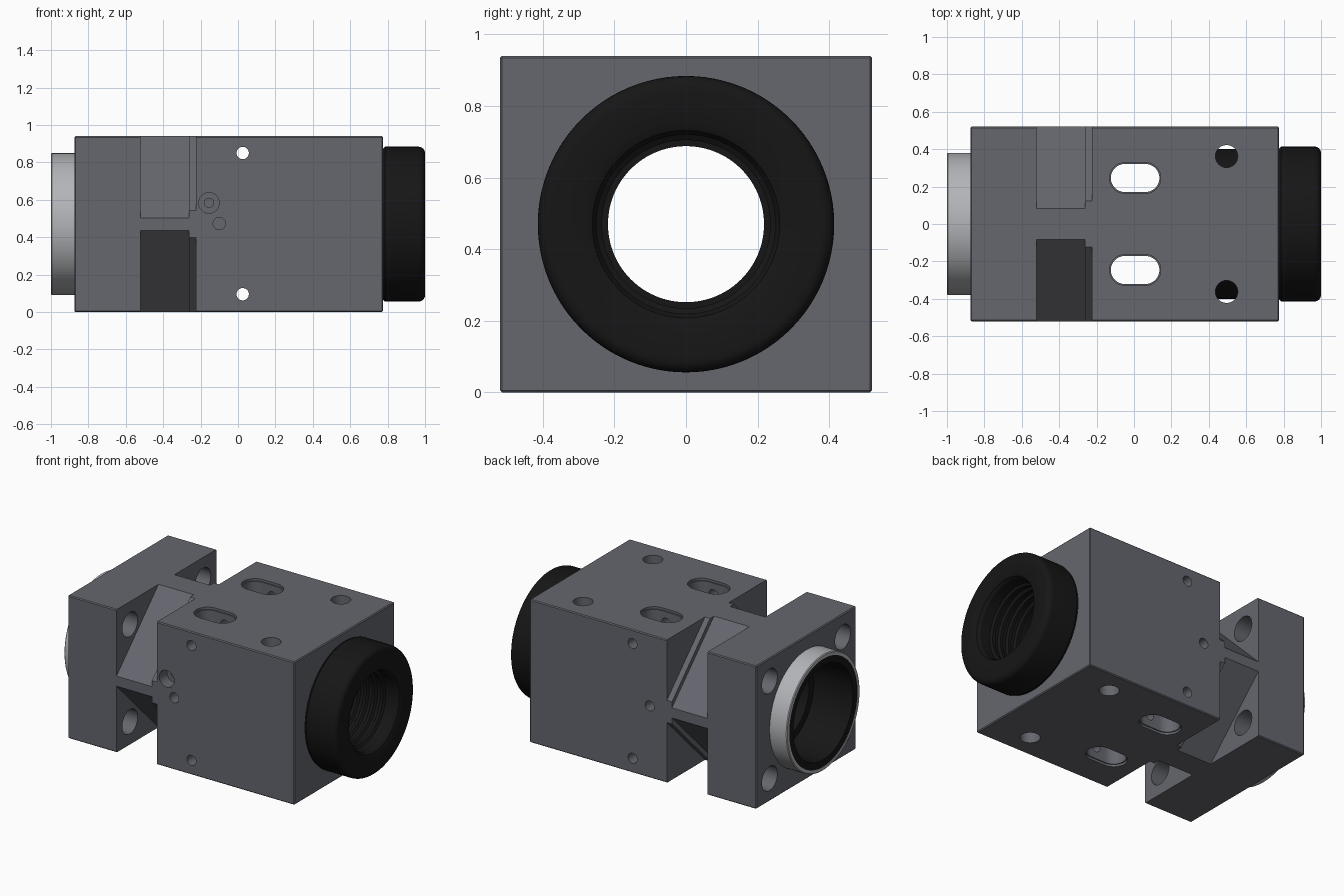
import bpy, bmesh, math
from mathutils import Vector

if "Cube" in bpy.data.objects:
    bpy.data.objects.remove(bpy.data.objects["Cube"])

CZ = 0.47  # height of the optical axis


def new_object(name, bm, material=None):
    bmesh.ops.recalc_face_normals(bm, faces=bm.faces)
    mesh = bpy.data.meshes.new(name)
    bm.to_mesh(mesh)
    bm.free()
    obj = bpy.data.objects.new(name, mesh)
    bpy.context.collection.objects.link(obj)
    if material:
        mesh.materials.append(material)
    return obj


def smooth(obj):
    bpy.ops.object.select_all(action='DESELECT')
    obj.select_set(True)
    bpy.context.view_layer.objects.active = obj
    bpy.ops.object.shade_smooth_by_angle(angle=math.radians(30))


def lathe(name, profile, material=None, n=96):
    """Closed (x, radius) profile turned about the optical axis."""
    bm = bmesh.new()
    rings = []
    for i in range(n):
        a = 2 * math.pi * i / n
        rings.append([bm.verts.new((x, r * math.cos(a), CZ + r * math.sin(a))) for x, r in profile])
    m = len(profile)
    for i in range(n):
        a, b = rings[i], rings[(i + 1) % n]
        for j in range(m):
            k = (j + 1) % m
            bm.faces.new((a[j], a[k], b[k], b[j]))
    return new_object(name, bm, material)


def prism(points, axis, lo, hi):
    """Extrude a 2D outline along an axis; outline is in the two other axes, in order."""
    def place(p, d):
        c = list(p)
        c.insert('xyz'.index(axis), d)
        return Vector(c)
    bm = bmesh.new()
    a = [bm.verts.new(place(p, lo)) for p in points]
    b = [bm.verts.new(place(p, hi)) for p in points]
    bm.faces.new(a)
    bm.faces.new(b)
    for i in range(len(a)):
        j = (i + 1) % len(a)
        bm.faces.new((a[i], a[j], b[j], b[i]))
    return new_object("cutter", bm)


def slot(u, v, r, half=0.0, n=32):
    """Outline of a circle, or of a rounded slot when half > 0."""
    pts = []
    for i in range(n + (2 if half else 0)):
        right = i <= n // 2
        k = i if right or not half else i - 1
        a = -math.pi / 2 + 2 * math.pi * k / n
        pts.append((u + (half if right else -half) + r * math.cos(a), v + r * math.sin(a)))
    return pts


def cut(obj, cutter):
    mod = obj.modifiers.new("cut", 'BOOLEAN')
    mod.operation = 'DIFFERENCE'
    mod.solver = 'EXACT'
    mod.object = cutter
    bpy.ops.object.select_all(action='DESELECT')
    bpy.context.view_layer.objects.active = obj
    obj.select_set(True)
    bpy.ops.object.modifier_apply(modifier=mod.name)
    bpy.data.objects.remove(cutter)


def paint(name, color):
    m = bpy.data.materials.new(name)
    m.diffuse_color = color
    m.use_nodes = True
    m.node_tree.nodes["Principled BSDF"].inputs["Base Color"].default_value = m.diffuse_color
    return m


black = paint("black", (0.008, 0.008, 0.008, 1))
grey = paint("dark_grey", (0.13, 0.135, 0.155, 1))
silver = paint("silver", (0.45, 0.46, 0.48, 1))

# Housing block with fine bevelled edges
bm = bmesh.new()
bmesh.ops.create_cube(bm, size=1)
for v in bm.verts:
    v.co = (v.co.x * 1.65 - 0.05, v.co.y * 1.04, v.co.z * 0.94 + CZ)
bmesh.ops.bevel(bm, geom=bm.edges[:], offset=0.006, segments=1, affect='EDGES')
body = new_object("housing", bm, grey)

# Stepped central bore
for x0, x1, r in ((-1.1, -0.62, 0.36), (-0.7, 0.4, 0.30), (0.3, 0.9, 0.41)):
    cut(body, prism(slot(0, CZ, r, n=96), 'x', x0, x1))

# Diagonal corner notches with a shallow step, and the flange screw holes
for sy in (-1, 1):
    for sz in (-1, 1):
        for d, x0, x1 in ((0.553, -0.52, -0.262), (0.593, -0.3, -0.225)):
            tri = [(0.7, d - 0.7), (0.7, 0.7), (d - 0.7, 0.7)]
            cut(body, prism([(sy * y, CZ + sz * z) for y, z in tri], 'x', x0, x1))
        cut(body, prism(slot(sy * 0.38, CZ + sz * 0.32, 0.08), 'x', -0.95, -0.4))

# Vertical slots, with a shallow rim, and round holes
for s in (-1, 1):
    y = s * 0.246
    cut(body, prism(slot(0.006, y, 0.075, 0.055), 'z', -0.1, 1.1))
    for z0, z1 in ((0.925, 1.0), (-0.1, 0.015)):
        cut(body, prism(slot(0.006, y, 0.082, 0.055), 'z', z0, z1))
    cut(body, prism(slot(0.495, s * 0.362, 0.06), 'z', -0.1, 1.1))

# Cross pin holes, centre side holes and the front counterbored screw hole
for z in (0.095, 0.85):
    cut(body, prism(slot(0.025, z, 0.033), 'y', -0.7, 0.7))
for y0, y1 in ((-0.6, -0.42), (0.42, 0.6)):
    cut(body, prism(slot(-0.1, 0.473, 0.033), 'y', y0, y1))
cut(body, prism(slot(-0.155, 0.583, 0.055), 'y', -0.6, -0.44))
cut(body, prism(slot(-0.155, 0.583, 0.025), 'y', -0.5, -0.36))
smooth(body)

# Silver collar on the left end
smooth(lathe("mount_collar", [(-0.86, 0.355), (-0.86, 0.38), (-0.995, 0.38),
                              (-1.0, 0.375), (-1.0, 0.355)], silver))

# Black sleeve inside the collar
smooth(lathe("inner_sleeve", [(-0.998, 0.356), (-0.998, 0.31), (-0.72, 0.30), (-0.72, 0.25),
                              (-0.64, 0.25), (-0.64, 0.356)], black))

# Black rubber end ring with rounded rim, stepped throat and tail inside the housing
R = 0.035
rim = [(1 - R + R * math.sin(a), 0.414 - R + R * math.cos(a))
       for a in (math.pi / 2 * i / 6 for i in range(7))]
throat = [(1.0, 0.285), (0.99, 0.262), (0.97, 0.25)]
for i in range(4):  # thread-like grooves
    x = 0.90 - i * 0.06
    throat += [(x, 0.25), (x - 0.01, 0.235), (x - 0.03, 0.235), (x - 0.04, 0.25)]
throat += [(0.62, 0.25), (0.62, 0.218), (0.31, 0.218)]
tail = [(0.31, 0.40), (0.776, 0.40), (0.776, 0.404), (0.786, 0.414)]
smooth(lathe("end_ring", tail + rim + throat, black))
